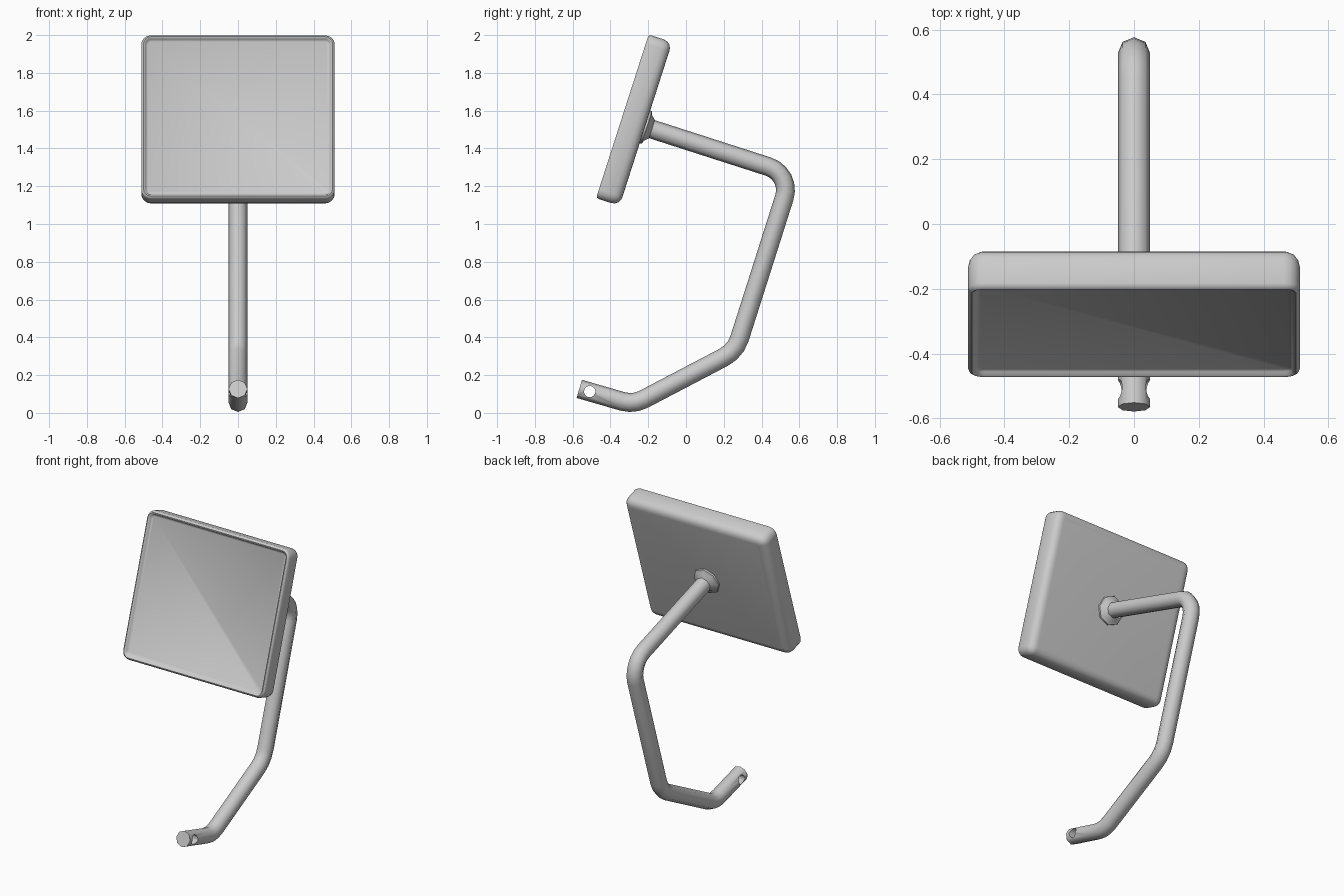
import bpy, bmesh, math
from mathutils import Vector, Matrix

if "Cube" in bpy.data.objects:
    bpy.data.objects.remove(bpy.data.objects["Cube"])

TILT = math.radians(17.8)
UP = Vector((0, math.sin(TILT), math.cos(TILT)))      # along the panel height
BACK = Vector((0, math.cos(TILT), -math.sin(TILT)))   # out of the panel's rear
CENTRE = Vector((0, -0.275, 1.55))


def skin(name, rings, angle):
    """Join equal-sized closed rings of points and cap both ends."""
    bm = bmesh.new()
    loops = [[bm.verts.new(p) for p in ring] for ring in rings]
    n = len(loops[0])
    for a, b in zip(loops, loops[1:]):
        for i in range(n):
            bm.faces.new((a[i], a[(i + 1) % n], b[(i + 1) % n], b[i]))
    bm.faces.new(loops[0])
    bm.faces.new(loops[-1])
    bmesh.ops.recalc_face_normals(bm, faces=bm.faces)
    me = bpy.data.meshes.new(name)
    bm.to_mesh(me)
    bm.free()
    ob = bpy.data.objects.new(name, me)
    bpy.context.collection.objects.link(ob)
    smooth(ob, angle)
    return ob


def smooth(ob, angle):
    bpy.ops.object.select_all(action='DESELECT')
    ob.select_set(True)
    bpy.context.view_layer.objects.active = ob
    bpy.ops.object.shade_smooth_by_angle(angle=math.radians(angle))


def panel_ring(inset, depth, seg=4):
    """Rounded rectangle in the tilted panel plane."""
    hx, hv, r = 0.512 - inset, 0.455 - inset, max(0.05 - inset, 0.018)
    pts = []
    for k, (sx, sv) in enumerate([(1, 1), (-1, 1), (-1, -1), (1, -1)]):
        for i in range(seg + 1):
            a = math.pi / 2 * (k + i / seg)
            x = sx * (hx - r) + r * math.cos(a)
            v = sv * (hv - r) + r * math.sin(a)
            pts.append(CENTRE + Vector((x, 0, 0)) + UP * v + BACK * depth)
    return pts


def tube_ring(p, d, r, sides=8):
    """Octagon around p, square to direction d in the yz plane."""
    side, nrm = Vector((1, 0, 0)), Vector((0, -d.z, d.y))
    return [p + r * (side * math.cos(t) + nrm * math.sin(t))
            for t in (2 * math.pi * i / sides for i in range(sides))]


# Mirror panel: rounded back, thin front rim, recessed face
profile = [(0.05, 0.066), (0.033, 0.064), (0.016, 0.055), (0.005, 0.04),
           (0, 0.02), (0, -0.05), (0.004, -0.06), (0.012, -0.065),
           (0.02, -0.062), (0.024, -0.052), (0.034, -0.045)]
skin("mirror_panel", [panel_ring(i, d) for i, d in profile], 50)

# Bent octagonal arm with filleted corners: (y, z, trim, segments)
corners = [(-0.23, 1.518, 0, 0), (0.56, 1.264, 0.13, 6), (0.262, 0.327, 0.07, 3),
           (-0.278, 0.044, 0.06, 3), (-0.565, 0.127, 0, 0)]
pts = [Vector((0, c[0], c[1])) for c in corners]
rings = [tube_ring(pts[0], (pts[1] - pts[0]).normalized(), 0.05)]
for i in range(1, len(pts) - 1):
    trim, seg = corners[i][2:]
    d1 = (pts[i] - pts[i - 1]).normalized()
    d2 = (pts[i + 1] - pts[i]).normalized()
    turn = d1.angle(d2)
    radius = trim / math.tan(turn / 2)
    sign = 1 if d1.cross(d2).x > 0 else -1
    hub = pts[i] - d1 * trim + sign * radius * Vector((0, -d1.z, d1.y))
    for k in range(seg + 1):
        rot = Matrix.Rotation(sign * turn * k / seg, 3, 'X')
        p = hub + rot @ (pts[i] - d1 * trim - hub)
        rings.append(tube_ring(p, rot @ d1, 0.05))
rings.append(tube_ring(pts[-1], (pts[-1] - pts[-2]).normalized(), 0.05))
arm = skin("arm", rings, 55)

# Pivot hole through the foot of the arm
bpy.ops.mesh.primitive_cylinder_add(vertices=16, radius=0.03, depth=0.3,
                                    location=(0, -0.51, 0.113),
                                    rotation=(0, math.pi / 2, 0))
cutter = bpy.context.object
cutter.name = "hole_cutter"
cutter.hide_render = True
mod = arm.modifiers.new("hole", 'BOOLEAN')
mod.object = cutter
mod.operation = 'DIFFERENCE'
mod.solver = 'EXACT'
smooth(arm, 55)
bpy.ops.object.modifier_move_to_index(modifier="hole", index=0)
bpy.ops.object.modifier_apply(modifier="hole")
bpy.data.objects.remove(cutter)
smooth(arm, 55)

# Flared collar where the arm meets the panel
base = CENTRE + BACK * 0.06
base += UP * (pts[0] - base).dot(UP)
skin("collar", [tube_ring(base + BACK * d, BACK, r)
                for d, r in [(0, 0.092), (0.016, 0.09), (0.024, 0.07), (0.045, 0.05)]], 55)
